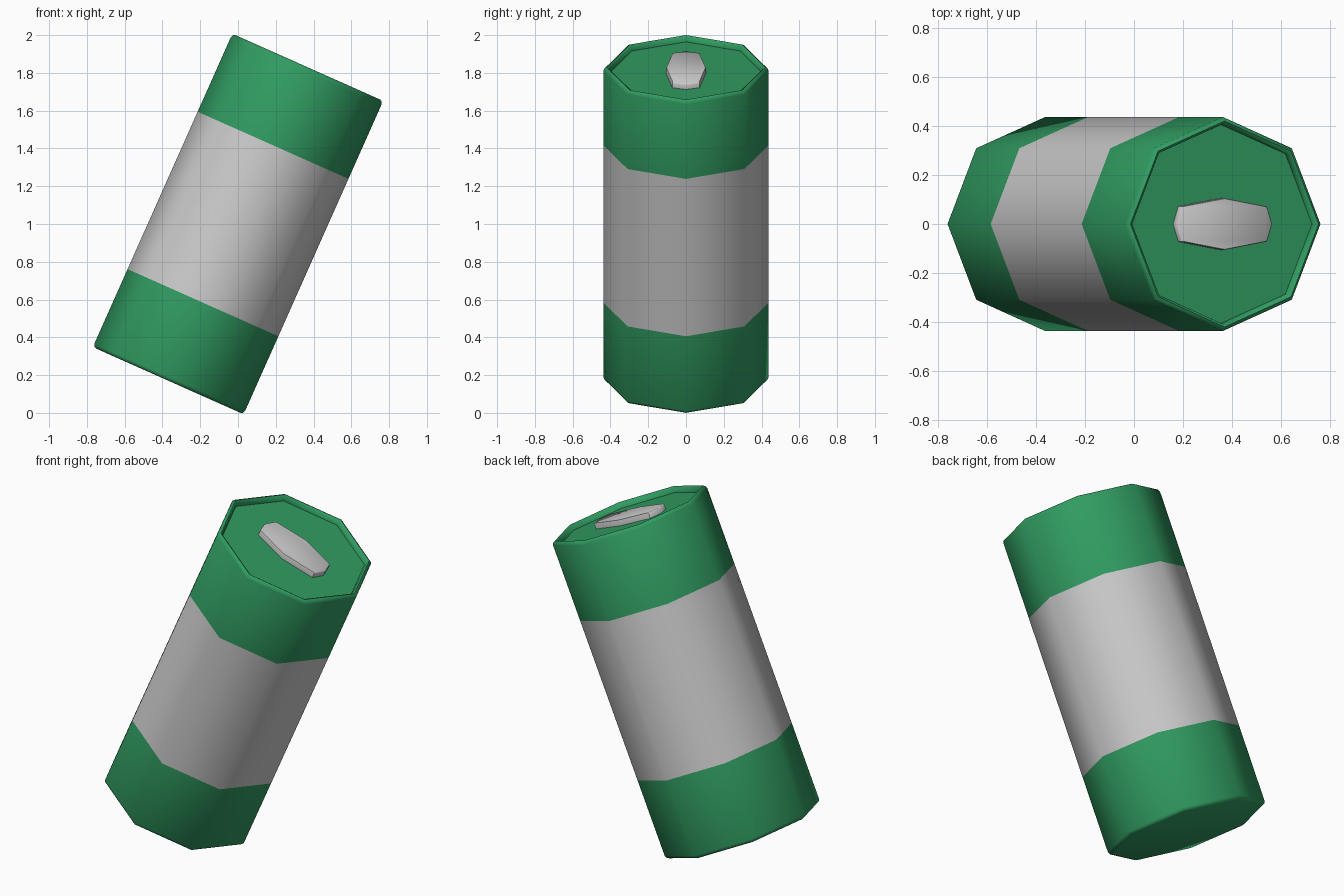
import bpy, bmesh, math
from mathutils import Matrix

if "Cube" in bpy.data.objects:
    bpy.data.objects.remove(bpy.data.objects["Cube"])

TILT = Matrix.Translation((0, 0, 1)) @ Matrix.Rotation(math.radians(24), 4, 'Y')
OCTAGON = [(math.cos(i * math.pi / 4), math.sin(i * math.pi / 4)) for i in range(8)]

green = bpy.data.materials.new("green")
green.diffuse_color = (0.03, 0.33, 0.12, 1)
green.use_nodes = True
green.node_tree.nodes["Principled BSDF"].inputs["Base Color"].default_value = green.diffuse_color


def loft(name, outline, profile, cap_bottom, cap_top, mat=None):
    """Stack scaled copies of an outline along the tilted axis; profile = (scale, height)."""
    bm = bmesh.new()
    rings = [[bm.verts.new((x * s, y * s, h)) for x, y in outline] for s, h in profile]
    n = len(outline)
    for a, b in zip(rings, rings[1:]):
        for i in range(n):
            j = (i + 1) % n
            bm.faces.new((a[i], a[j], b[j], b[i]))
    if cap_bottom:
        bm.faces.new(rings[0][::-1])
    if cap_top:
        bm.faces.new(rings[-1])
    bm.transform(TILT)
    me = bpy.data.meshes.new(name)
    bm.to_mesh(me)
    bm.free()
    ob = bpy.data.objects.new(name, me)
    bpy.context.collection.objects.link(ob)
    if mat:
        me.materials.append(mat)
    bpy.context.view_layer.objects.active = ob
    ob.select_set(True)
    bpy.ops.object.shade_smooth_by_angle(angle=math.radians(50))
    ob.select_set(False)
    return ob


R, H, BAND = 0.437, 0.908, 0.456

# Green lower end with a softened bottom edge
loft("lower_end", OCTAGON,
     [(0.418, -H), (0.431, -H + 0.006), (R, -H + 0.02), (R, -BAND)], True, False, green)

# Grey middle band
loft("middle_band", OCTAGON, [(R, -BAND), (R, BAND)], False, False)

# Green upper end with a rounded rim and recessed top
loft("upper_end", OCTAGON,
     [(R, BAND), (R, H - 0.02), (0.431, H - 0.006), (0.42, H),
      (0.41, H - 0.006), (0.405, H - 0.033)], False, True, green)

# Long grey button lying in the recess
button = [(0.215, 0), (0.192, 0.072), (0, 0.106), (-0.192, 0.072),
          (-0.215, 0), (-0.192, -0.072), (0, -0.106), (0.192, -0.072)]
loft("top_button", button,
     [(1, H - 0.035), (1, H - 0.007), (0.975, H - 0.001)], False, True)
